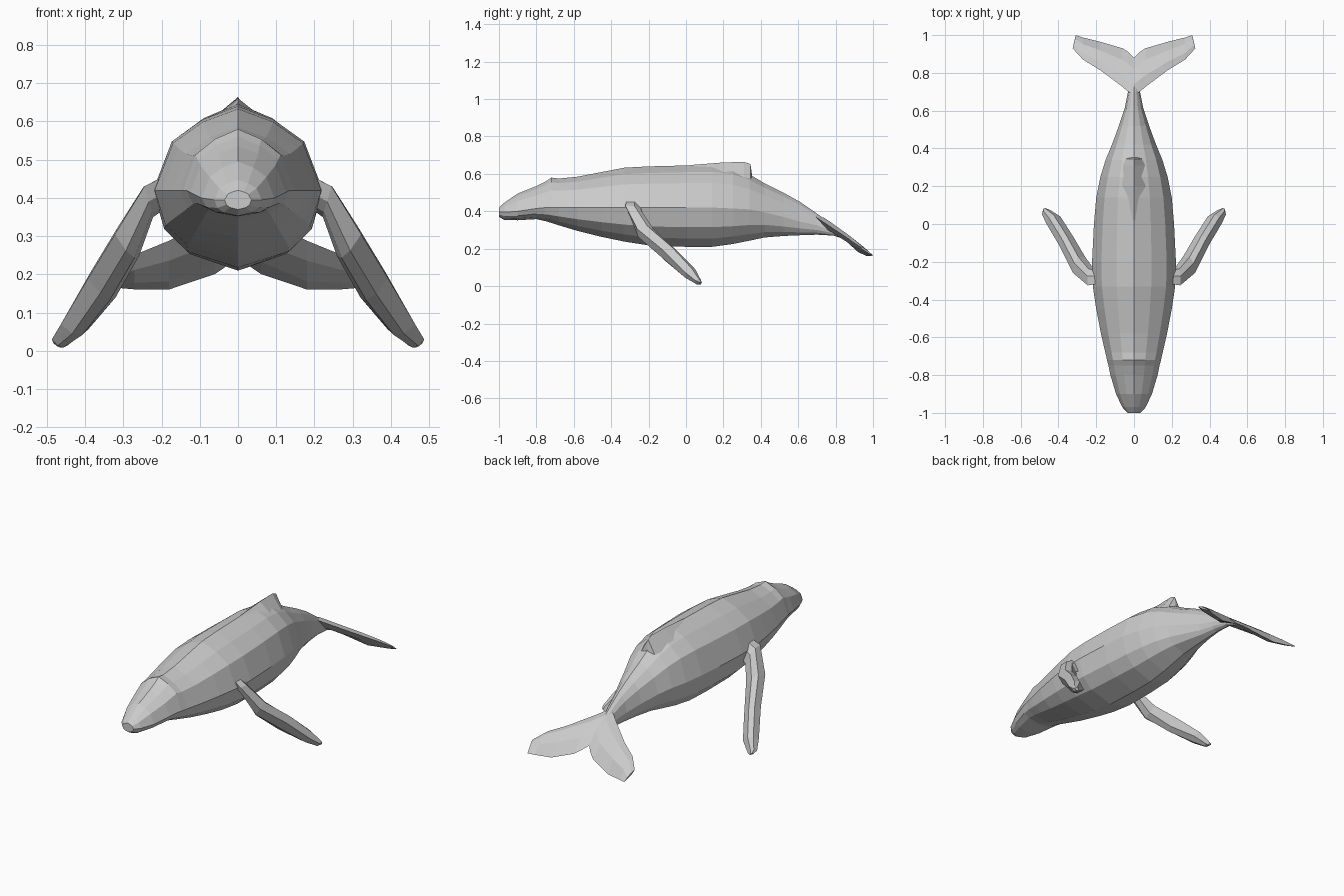
import bpy, bmesh
from mathutils import Vector


def loft(name, rings, mirror=False):
    """Skin a row of closed rings, cap both ends, optionally mirror over x."""
    bm = bmesh.new()
    loops = [[bm.verts.new(p) for p in ring] for ring in rings]
    n = len(loops[0])
    for a, b in zip(loops, loops[1:]):
        for i in range(n):
            j = (i + 1) % n
            bm.faces.new((a[i], a[j], b[j], b[i]))
    bm.faces.new(loops[0])
    bm.faces.new(loops[-1])
    bmesh.ops.recalc_face_normals(bm, faces=bm.faces)
    me = bpy.data.meshes.new(name)
    bm.to_mesh(me)
    bm.free()
    ob = bpy.data.objects.new(name, me)
    bpy.context.collection.objects.link(ob)
    if mirror:
        mod = ob.modifiers.new("mirror", 'MIRROR')
        mod.use_axis[0] = True
        mod.use_clip = True
    return ob


# Body: y, half width, top z, widest z, bottom z
stations = [
    (-1.00, .035, .42, .395, .37), (-.97, .062, .447, .395, .353),
    (-.90, .095, .495, .40, .352), (-.80, .125, .535, .415, .358),
    (-.75, .135, .56, .42, .347), (-.72, .143, .58, .42, .338),
    (-.68, .152, .575, .42, .325), (-.58, .175, .585, .42, .295),
    (-.45, .20, .61, .42, .263), (-.33, .218, .633, .42, .238),
    (-.20, .222, .64, .42, .218), (.00, .212, .645, .42, .210),
    (.14, .20, .647, .42, .210), (.25, .178, .633, .415, .225),
    (.34, .15, .597, .41, .243), (.42, .117, .55, .395, .26),
    (.52, .08, .50, .37, .268), (.61, .05, .45, .345, .272),
    (.70, .032, .388, .325, .275), (.79, .02, .322, .295, .27),
    (.85, .008, .262, .257, .25),
]
# Half cross-section: width fraction, height fraction from the widest line
profile = [(.42, .84), (.78, .58), (1, 0), (.87, -.5), (.6, -.79)]
rings = []
for y, w, top, mid, bot in stations:
    half = [(w * u, y, mid + v * ((top - mid) if v > 0 else (mid - bot)))
            for u, v in profile]
    rings.append([(0, y, top)] + half + [(0, y, bot)]
                 + [(-x, yy, z) for x, yy, z in reversed(half)])
loft("body", rings)

# Dorsal fin: y, half base width, base z, ridge z
fin = [(.02, .04, .62, .647), (.20, .07, .605, .661), (.31, .06, .58, .664),
       (.345, .045, .57, .652), (.352, .03, .56, .60)]
loft("dorsal_fin", [[(-w, y, b), (0, y, t), (w, y, b)] for y, w, b, t in fin])

# Flippers: leading edge, trailing edge, upper and lower bulge
up = Vector((.28, .61, .74))
flipper = [
    ((.15, -.31, .48), (.15, -.24, .40), .03, .02),
    ((.245, -.325, .43), (.222, -.225, .35), .035, .02),
    ((.322, -.26, .305), (.258, -.175, .25), .05, .035),
    ((.392, -.12, .19), (.32, -.07, .14), .052, .034),
    ((.463, .00, .07), (.39, .04, .058), .038, .028),
    ((.487, .05, .03), (.445, .075, .015), .02, .015),
    ((.482, .075, .02), (.458, .08, .01), .01, .006),
]
rings = []
for lead, trail, t, s in flipper:
    a, b = Vector(lead), Vector(trail)
    rings.append([a, a.lerp(b, .3) + up * t * .9, a.lerp(b, .65) + up * t, b,
                  a.lerp(b, .65) - up * s, a.lerp(b, .3) - up * s])
loft("flippers", rings, mirror=True)

# Tail flukes: x, front y, back y, half thickness, droop of rear edge
def slope(x, y, dz=0):
    return (x, y, .285 - (y - .82) * .67 + dz)


flukes = [(0, .68, .88, .026, 0), (.03, .70, .91, .026, -.003),
          (.06, .725, .93, .025, -.01), (.18, .815, .965, .022, -.027),
          (.27, .87, .987, .016, -.012)]
rings = []
for x, f, b, t, d in flukes:
    p, q = f + (b - f) * .3, f + (b - f) * .7
    rings.append([slope(x, f), slope(x, p, t), slope(x, q, t * .7), slope(x, b, d),
                  slope(x, q, d - t * .4), slope(x, p, -t)])
rings.append([slope(.325, .93), slope(.32, .95, .006), slope(.312, .98, .004),
              slope(.308, 1.0), slope(.312, .98, -.004), slope(.32, .95, -.006)])
loft("tail_flukes", rings, mirror=True)
